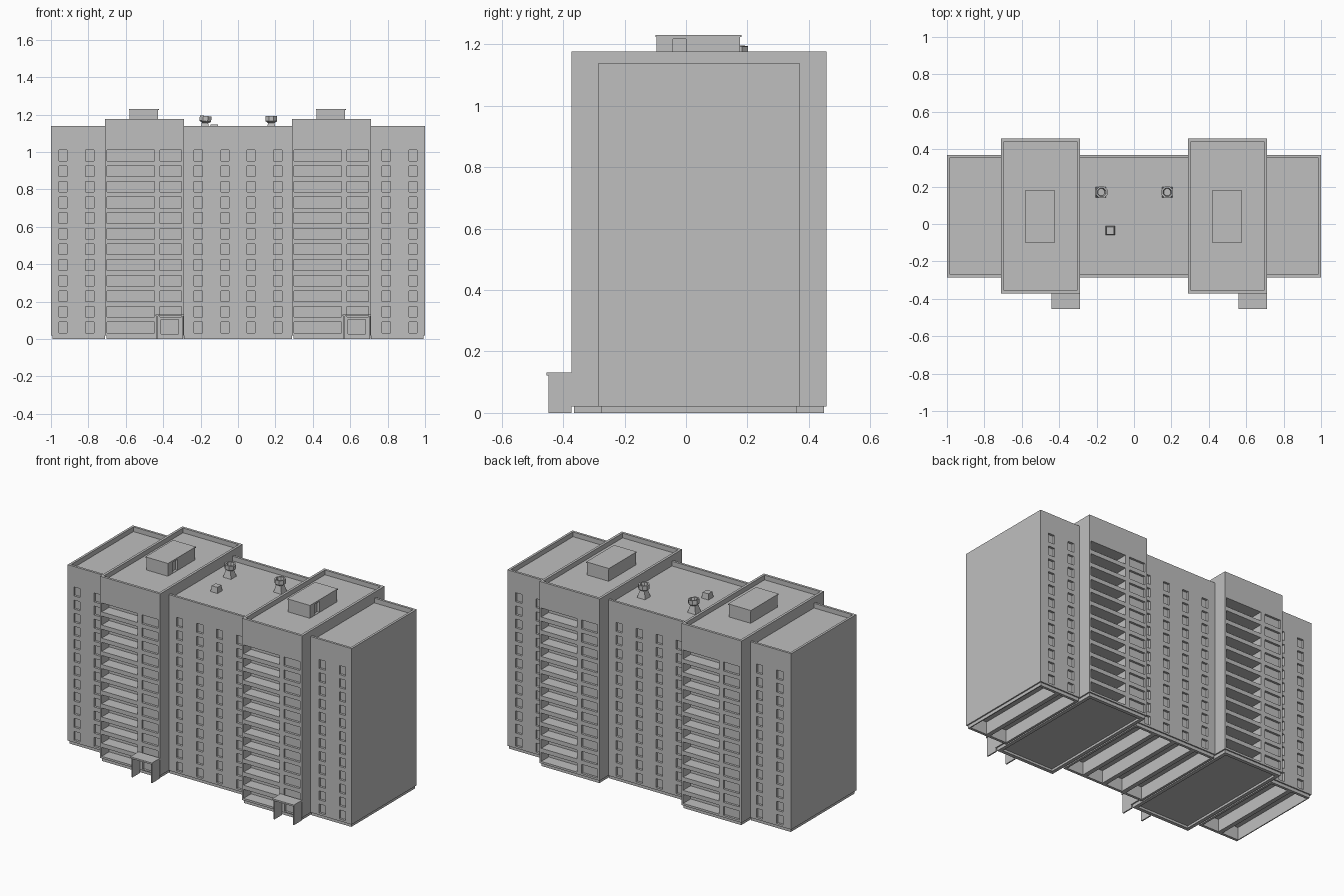
import bpy, bmesh
from math import pi, radians
from mathutils import Matrix, Vector

if "Cube" in bpy.data.objects:
    bpy.data.objects.remove(bpy.data.objects["Cube"])

grey = bpy.data.materials.new("light_grey_concrete")
grey.use_nodes = True
tone = (0.52, 0.52, 0.52, 1)
grey.diffuse_color = tone
grey.node_tree.nodes["Principled BSDF"].inputs["Base Color"].default_value = tone

MID_Y = 0.0425            # centre line of the block
FLOORS, PITCH = 12, 0.0836
SILL, OPEN_H = 0.033, 0.057
MAIN_Y, TOWER_Y = (-0.285, 0.37), (-0.372, 0.457)
MAIN_TOP, TOWER_TOP = 1.14, 1.177


def add_box(bm, x, y, z, taper=1.0):
    """Add a box from three (low, high) ranges; taper scales its top."""
    verts = bmesh.ops.create_cube(bm, size=1)["verts"]
    for v in verts:
        k = taper if v.co.z > 0 else 1.0
        v.co = Vector(((x[0] + x[1]) / 2 + v.co.x * k * (x[1] - x[0]),
                       (y[0] + y[1]) / 2 + v.co.y * k * (y[1] - y[0]),
                       (z[0] + z[1]) / 2 + v.co.z * (z[1] - z[0])))


def finish(name, bm):
    mesh = bpy.data.meshes.new(name)
    bmesh.ops.recalc_face_normals(bm, faces=bm.faces)
    bm.to_mesh(mesh)
    bm.free()
    mesh.materials.append(grey)
    ob = bpy.data.objects.new(name, mesh)
    bpy.context.collection.objects.link(ob)
    return ob


def boxes(name, items):
    bm = bmesh.new()
    for item in items:
        add_box(bm, *item)
    return finish(name, bm)


def carve(ob, cuts):
    """Cut a list of boxes out of an object."""
    cutter = boxes("cutter", cuts)
    cutter.hide_render = True
    mod = ob.modifiers.new("openings", "BOOLEAN")
    mod.operation, mod.solver, mod.object = "DIFFERENCE", "EXACT", cutter
    dg = bpy.context.evaluated_depsgraph_get()
    mesh = bpy.data.meshes.new_from_object(ob.evaluated_get(dg))
    ob.modifiers.clear()
    ob.data = mesh
    bpy.data.objects.remove(cutter)


def front_and_back(cuts, centre_x):
    """Repeat front openings on the back, turned half way round."""
    turned = [((2 * centre_x - x[1], 2 * centre_x - x[0]),
               (2 * MID_Y - y[1], 2 * MID_Y - y[0]), z) for x, y, z in cuts]
    return cuts + turned


def floor_range(i):
    z = SILL + i * PITCH
    return (z, z + OPEN_H)


# Wings and middle: window columns, sunken roof, hollow underside
def slab(name, x0, x1, columns, bays, roof):
    y0, y1 = MAIN_Y
    body = boxes(name, [((x0, x1), MAIN_Y, (0.02, MAIN_TOP))])
    ins = 0.008
    px = (max(x0, -1 + ins), min(x1, 1 - ins))
    plinth = boxes(name + "_plinth", [(px, (y0 + ins, y1 - ins), (0, 0.02))])
    cuts = []
    for cx in columns:
        for i in range(FLOORS):
            cuts.append(((cx - 0.022, cx + 0.022), (y0 - 0.02, y0 + 0.014), floor_range(i)))
    cuts = front_and_back(cuts, (x0 + x1) / 2)
    cuts.append((roof, (y0 + 0.015, y1 - 0.015), (MAIN_TOP - 0.03, MAIN_TOP + 0.1)))
    step = (x1 - x0) / bays
    pockets = [((x0 + i * step + 0.014, x0 + (i + 1) * step - 0.014),
                (y0 + 0.025, y1 - 0.025), (-0.05, 0.025)) for i in range(bays)]
    carve(body, cuts)
    carve(body, [(x, y, (-0.05, 0.08)) for x, y, z in pockets])
    carve(plinth, pockets)


slab("right_wing", -1, -0.712, (-0.935, -0.793), 2, (-0.985, -0.6))
slab("left_wing", 0.712, 1, (0.793, 0.935), 2, (0.6, 0.985))
slab("middle_block", -0.288, 0.288, (-0.212, -0.07, 0.07, 0.212), 4, (-0.4, 0.4))


# Towers: balconies, wide windows, roof house and porch
def tower(side, x0):
    x1 = x0 + 0.424
    y0, y1 = TOWER_Y
    body = boxes(side + "_tower", [((x0, x1), TOWER_Y, (0.02, TOWER_TOP))])
    cuts = []
    for i in range(FLOORS):
        cuts.append(((x0 + 0.012, x0 + 0.265), (y0 - 0.02, y0 + 0.075), floor_range(i)))
        cuts.append(((x0 + 0.295, x0 + 0.41), (y0 - 0.02, y0 + 0.014), floor_range(i)))
    cuts = front_and_back(cuts, (x0 + x1) / 2)
    # the entrance takes the place of the lowest front window
    cuts[1] = ((x0 + 0.3, x0 + 0.395), (y0 - 0.02, y0 + 0.014), (0.026, 0.105))
    cuts.append(((x0 + 0.016, x1 - 0.016), (y0 + 0.016, y1 - 0.016),
                 (TOWER_TOP - 0.03, TOWER_TOP + 0.1)))
    carve(body, cuts)
    plinth = boxes(side + "_tower_plinth",
                   [((x0 + 0.008, x1 - 0.008), (y0 + 0.008, y1 - 0.008), (0, 0.02))])
    carve(plinth, [((x0 + 0.03, x1 - 0.03), (y0 + 0.03, y1 - 0.03), (-0.05, 0.014))])

    # Roof house with a thin lid and a door niche
    hx, hy = (x0 + 0.133, x0 + 0.285), (-0.096, 0.176)
    house = boxes(side + "_roof_house", [(hx, hy, (TOWER_TOP - 0.03, 1.224))])
    carve(house, [((hx[1] - 0.015, hx[1] + 0.1), (-0.042, 0), (TOWER_TOP - 0.028, 1.217))])
    boxes(side + "_roof_house_lid", [((hx[0] - 0.004, hx[1] + 0.004),
                                      (hy[0] - 0.004, hy[1] + 0.004), (1.224, 1.231))])

    # Porch: two thin side walls, narrow front returns and a flat canopy
    ax, bx, py = x0 + 0.275, x0 + 0.42, (-0.448, y0)
    boxes(side + "_porch_walls", [
        ((ax, ax + 0.008), py, (0, 0.122)),
        ((bx - 0.008, bx), py, (0, 0.122))])
    boxes(side + "_porch_canopy", [((ax - 0.004, bx + 0.004), (-0.455, y0), (0.122, 0.132))])


tower("right", -0.712)
tower("left", 0.288)


# Roof ventilators: tapered base with an open eight-sided cowl
def ventilator(name, x, y, tilt):
    base = MAIN_TOP - 0.03
    boxes(name + "_base", [((x - 0.028, x + 0.028), (y - 0.028, y + 0.028),
                            (base, base + 0.045), 0.6)])
    bm = bmesh.new()
    profile = [(0.016, 0), (0.034, 0.012), (0.034, 0.04), (0.024, 0.04), (0.02, 0.018)]
    rings = []
    for r, z in profile:
        ring = bmesh.ops.create_circle(bm, segments=8, radius=r)["verts"]
        bmesh.ops.translate(bm, verts=ring, vec=(0, 0, z))
        rings.append(ring)
    for low, high in zip(rings, rings[1:]):
        for i in range(8):
            j = (i + 1) % 8
            bm.faces.new((low[i], low[j], high[j], high[i]))
    bm.faces.new(rings[0])
    bm.faces.new(rings[-1])
    bm.transform(Matrix.Translation((x, y, base + 0.043))
                 @ Matrix.Rotation(radians(tilt), 4, "Y") @ Matrix.Rotation(pi / 8, 4, "Z"))
    finish(name + "_cowl", bm)


ventilator("right_ventilator", -0.177, 0.17, 7)
ventilator("left_ventilator", 0.178, 0.17, 0)

# Small roof hatch
boxes("roof_hatch", [((-0.152, -0.102), (-0.06, -0.01), (MAIN_TOP - 0.03, 1.146), 0.8)])
